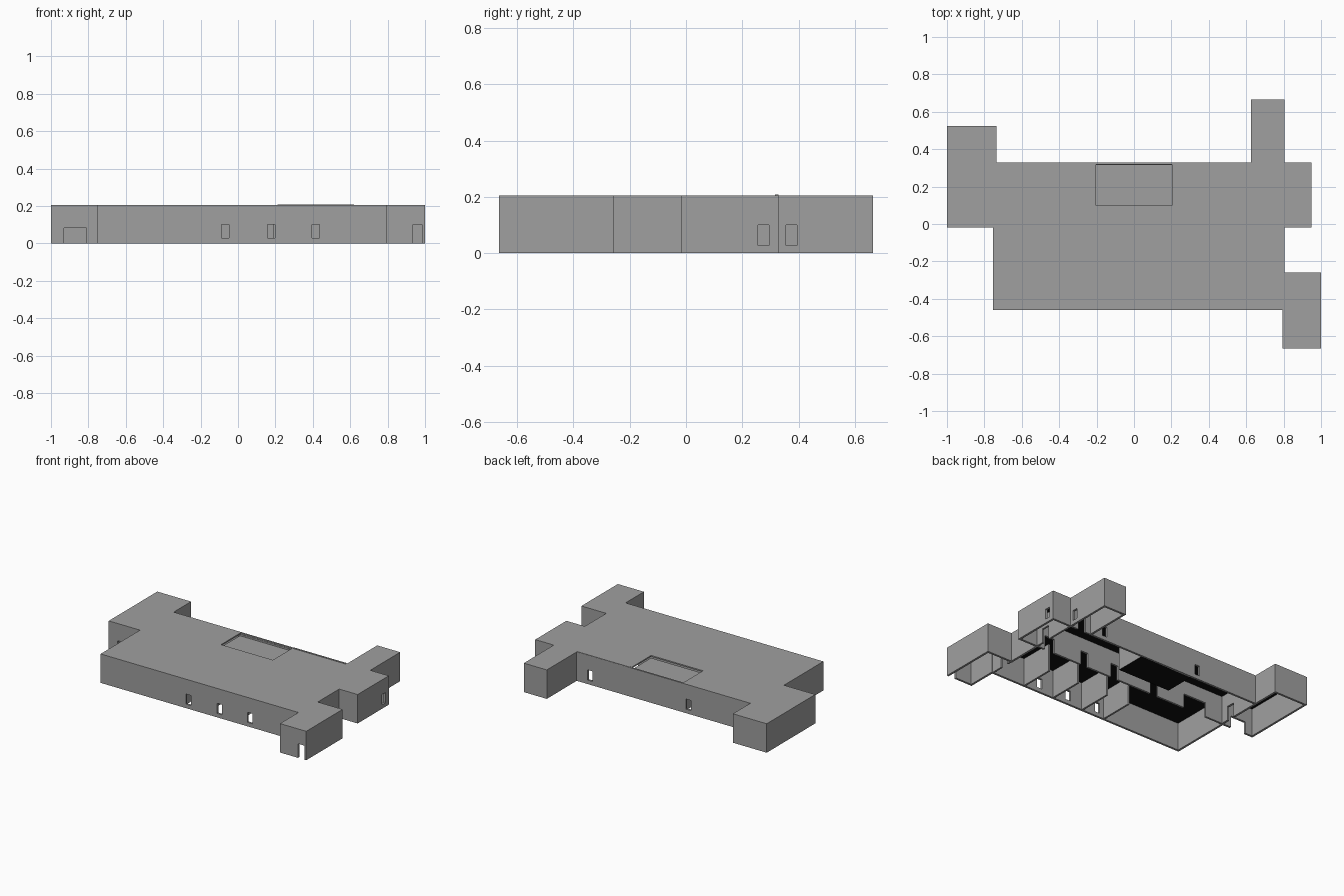
import bpy, bmesh

if "Cube" in bpy.data.objects:
    bpy.data.objects.remove(bpy.data.objects["Cube"])

grey = bpy.data.materials.new("plaster grey")
grey.diffuse_color = (0.35, 0.35, 0.35, 1)
grey.use_nodes = True
grey.node_tree.nodes["Principled BSDF"].inputs["Base Color"].default_value = grey.diffuse_color
black = bpy.data.materials.new("ceiling black")
black.diffuse_color = (0.005, 0.005, 0.005, 1)
black.use_nodes = True
black.node_tree.nodes["Principled BSDF"].inputs["Base Color"].default_value = black.diffuse_color

T = 0.015       # wall thickness
CEIL = 0.196    # underside of roof
TOP = 0.205

OUTLINE = [(-.755, -.459), (.795, -.459), (.795, -.665), (1, -.665), (1, -.258),
           (.805, -.258), (.805, -.018), (.95, -.018), (.95, .33), (.805, .33),
           (.805, .665), (.625, .665), (.625, .33), (-.735, .33), (-.735, .525),
           (-1, .525), (-1, -.018), (-.755, -.018)]


def finish(bm, name, dark_below=False):
    bmesh.ops.recalc_face_normals(bm, faces=bm.faces)
    if dark_below:
        bm.normal_update()
        for f in bm.faces:
            f.material_index = 1 if f.normal.z < -.5 else 0
    me = bpy.data.meshes.new(name)
    bm.to_mesh(me)
    bm.free()
    me.materials.append(grey)
    if dark_below:
        me.materials.append(black)
    ob = bpy.data.objects.new(name, me)
    bpy.context.collection.objects.link(ob)
    return ob


def add_box(bm, x0, x1, y0, y1, z0, z1):
    vs = bmesh.ops.create_cube(bm, size=1)["verts"]
    for v in vs:
        v.co = ((x0 + x1) / 2 + v.co.x * (x1 - x0),
                (y0 + y1) / 2 + v.co.y * (y1 - y0),
                (z0 + z1) / 2 + v.co.z * (z1 - z0))


def box(name, *b, dark_below=False):
    bm = bmesh.new()
    add_box(bm, *b)
    return finish(bm, name, dark_below)


def slab(name, z0, z1, hollow):
    """Extrude the building outline, as a ring of walls or a solid roof."""
    bm = bmesh.new()
    face = bm.faces.new([bm.verts.new((x, y, z0)) for x, y in OUTLINE])
    bm.normal_update()
    if hollow:
        bmesh.ops.inset_region(bm, faces=[face], thickness=T,
                               use_even_offset=True, use_boundary=True)
        bmesh.ops.delete(bm, geom=[face], context='FACES_ONLY')
    ext = bmesh.ops.extrude_face_region(bm, geom=bm.faces[:], use_keep_orig=True)["geom"]
    for v in ext:
        if isinstance(v, bmesh.types.BMVert):
            v.co.z = z1
    return finish(bm, name, dark_below=not hollow)


def cut(ob, cutter):
    m = ob.modifiers.new("openings", 'BOOLEAN')
    m.operation = 'DIFFERENCE'
    m.solver = 'EXACT'
    m.object = cutter


# openings: windows and doors through the walls
bm = bmesh.new()
D = 0.03
for x in (-.067, .178, .415):                      # front windows
    add_box(bm, x - .02, x + .02, -.455 - D, -.455 + D, .028, .1)
for x in (-.25, .52):                              # back windows
    add_box(bm, x - .02, x + .02, .33 - D, .33 + D, .028, .1)
for x, y in ((.95, .275), (.805, .375)):           # right windows
    add_box(bm, x - D, x + D, y - .02, y + .02, .028, .1)
add_box(bm, -.93, -.81, -.015 - D, -.015 + D, -.01, .083)   # wide side door
add_box(bm, .935, .985, -.665 - D, -.665 + D, -.01, .1)     # front door
for x0, x1 in ((-.6, -.42), (-.2, -.14), (.13, .19), (.38, .44), (.66, .74)):
    add_box(bm, x0, x1, -.015 - D, -.015 + D, -.01, .1)     # corridor doors
add_box(bm, .68, .74, .32 - D, .32 + D, -.01, .1)           # wing door
for x, y in ((-.735, .05), (.8, .05), (.8, -.36)):          # end room doors
    add_box(bm, x - D, x + D, y, y + .06, -.01, .1)
openings = finish(bm, "opening_cutter")

recess = box("recess_cutter", -.203, .203, .1, .318, .15, .3)
for c in (openings, recess):
    c.hide_render = True
    c.hide_viewport = True

# outer walls and roof
cut(slab("outer_walls", 0, CEIL, True), openings)
cut(slab("roof", CEIL, TOP, False), recess)

# closed core below the roof recess, dark underneath
box("recessed_core", -.206, .206, .097, .32, 0, .185, dark_below=True)

# low strip standing just proud of the roof
box("roof_edge_strip", .21, .62, .317, .329, .2, .2075)

# inner walls
inner = [
    ("corridor_wall", -.75, .8, -.017, -.003),
    ("left_room_wall", -.75, -.735, -.01, .325),
    ("right_room_wall", .792, .805, -.01, .325),
    ("wing_wall", .63, .8, .316, .329),
    ("entrance_wall", .792, .804, -.45, -.26),
]
for i, x in enumerate((-.13, .05, .29, .53)):
    inner.append((f"front_room_divider_{i + 1}", x, x + .013, -.45, -.2))
for name, *b in inner:
    cut(box(name, *b, 0, CEIL), openings)
